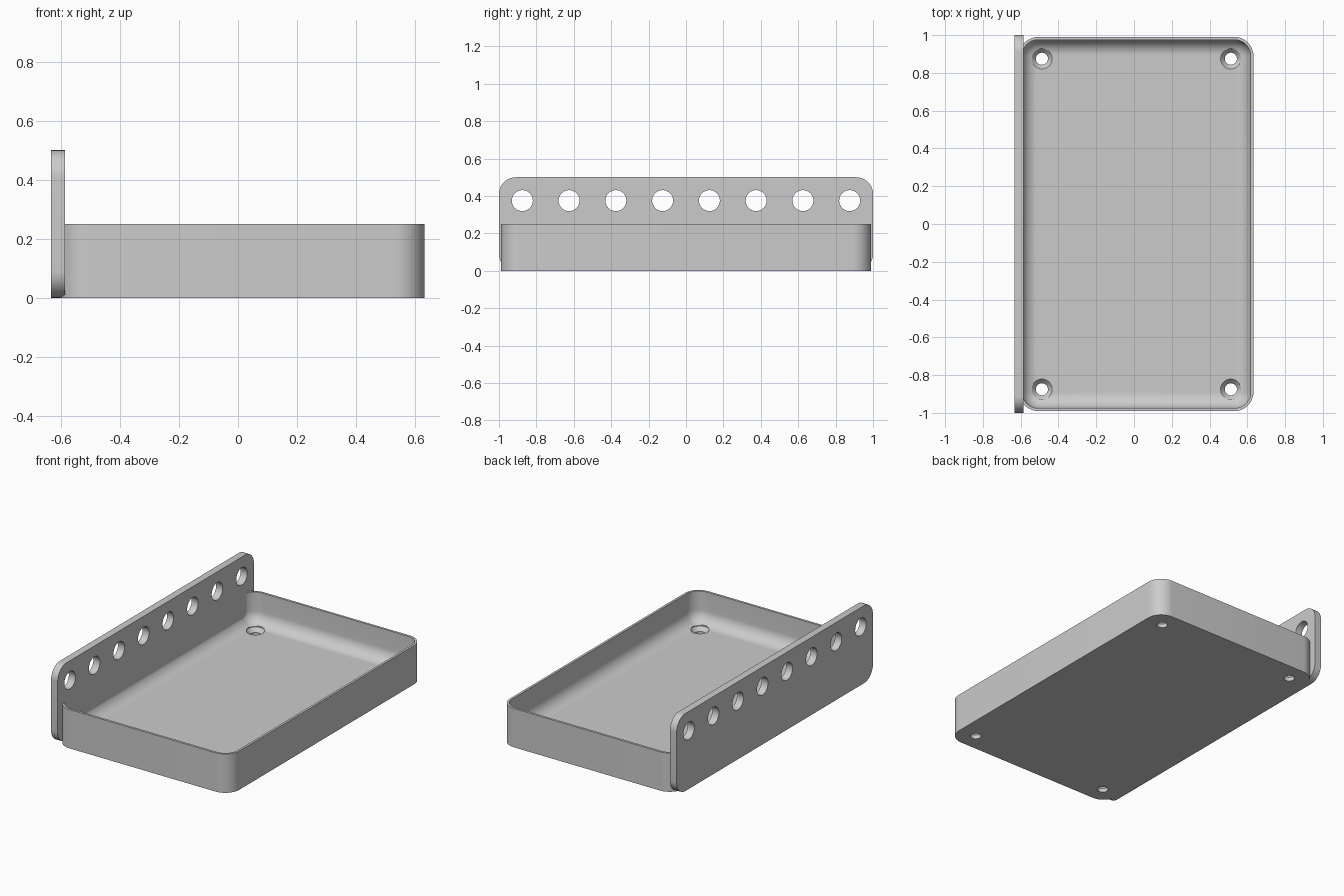
import bpy, bmesh, math
from mathutils import Matrix, Vector

if "Cube" in bpy.data.objects:
    bpy.data.objects.remove(bpy.data.objects["Cube"])

grey = bpy.data.materials.new("light grey")
grey.use_nodes = True
colour = (0.6, 0.6, 0.6, 1)
grey.diffuse_color = colour
grey.node_tree.nodes["Principled BSDF"].inputs["Base Color"].default_value = colour


def rounded_rect(hx, hy, r, steps=12):
    """Outline of a rectangle with rounded corners, counter-clockwise."""
    points = []
    for corner, (sx, sy) in enumerate([(1, 1), (-1, 1), (-1, -1), (1, -1)]):
        for i in range(steps + 1):
            a = (corner + i / steps) * math.pi / 2
            points.append((sx * (hx - r) + r * math.cos(a), sy * (hy - r) + r * math.sin(a)))
    return points


def loft(name, rings, matrix=Matrix()):
    """Skin a stack of (outline, height) rings and cap both ends."""
    bm = bmesh.new()
    loops = [[bm.verts.new((x, y, z)) for x, y in outline] for outline, z in rings]
    for a, b in zip(loops, loops[1:]):
        for i in range(len(a)):
            j = (i + 1) % len(a)
            bm.faces.new((a[i], a[j], b[j], b[i]))
    bm.faces.new(loops[0][::-1])
    bm.faces.new(loops[-1])
    bmesh.ops.recalc_face_normals(bm, faces=bm.faces)
    bm.transform(matrix)
    mesh = bpy.data.meshes.new(name)
    bm.to_mesh(mesh)
    bm.free()
    mesh.materials.append(grey)
    obj = bpy.data.objects.new(name, mesh)
    bpy.context.collection.objects.link(obj)
    return obj


def drill(obj, profile, placements):
    """Cut a turned (radius, height) profile out of obj at each placement."""
    for matrix in placements:
        cutter = loft("hole_cutter", [(rounded_rect(r, r, r * 0.999, 9), z) for r, z in profile], matrix)
        cutter.hide_render = True
        mod = obj.modifiers.new("hole", 'BOOLEAN')
        mod.operation, mod.solver, mod.object = 'DIFFERENCE', 'EXACT', cutter
        bpy.context.view_layer.objects.active = obj
        bpy.ops.object.modifier_apply(modifier=mod.name)
        bpy.data.objects.remove(cutter)


def smooth(obj):
    bpy.ops.object.select_all(action='DESELECT')
    obj.select_set(True)
    bpy.context.view_layer.objects.active = obj
    bpy.ops.object.shade_smooth_by_angle(angle=math.radians(30))


# Tray: thin walls, with a fillet running around the inside of the floor
HX, HY, HEIGHT, FLOOR, WALL, CORNER, FILLET = 0.62, 0.99, 0.25, 0.05, 0.015, 0.1, 0.08


def inset(d):
    return rounded_rect(HX - d, HY - d, CORNER - d)


rings = [(inset(0), 0), (inset(0), HEIGHT), (inset(WALL), HEIGHT)]
for i in range(11):
    a = i / 10 * math.pi / 2
    rings.append((inset(WALL + FILLET * (1 - math.cos(a))), FLOOR + FILLET * (1 - math.sin(a))))
tray = loft("tray", rings, Matrix.Translation((0.0125, 0, 0)))

# Countersunk screw holes in the tray corners
drill(tray, [(0.032, -0.1), (0.032, 0.025), (0.054, 0.05), (0.054, 0.2)],
      [Matrix.Translation((0.0125 + sx * 0.5, sy * 0.875, 0)) for sx in (-1, 1) for sy in (-1, 1)])
smooth(tray)

# Upright side plate with a row of round holes
to_side = Matrix(((0, 0, 1, 0), (1, 0, 0, 0), (0, 1, 0, 0), (0, 0, 0, 1)))
outline = rounded_rect(1, 0.25, 0.09)
plate = loft("side_plate", [(outline, -0.633), (outline, -0.586)],
             Matrix.Translation((0, 0, 0.25)) @ to_side)
drill(plate, [(0.056, -0.1), (0.056, 0.1)],
      [Matrix.Translation(Vector((-0.61, -0.875 + 0.25 * i, 0.375))) @ to_side for i in range(8)])
smooth(plate)
